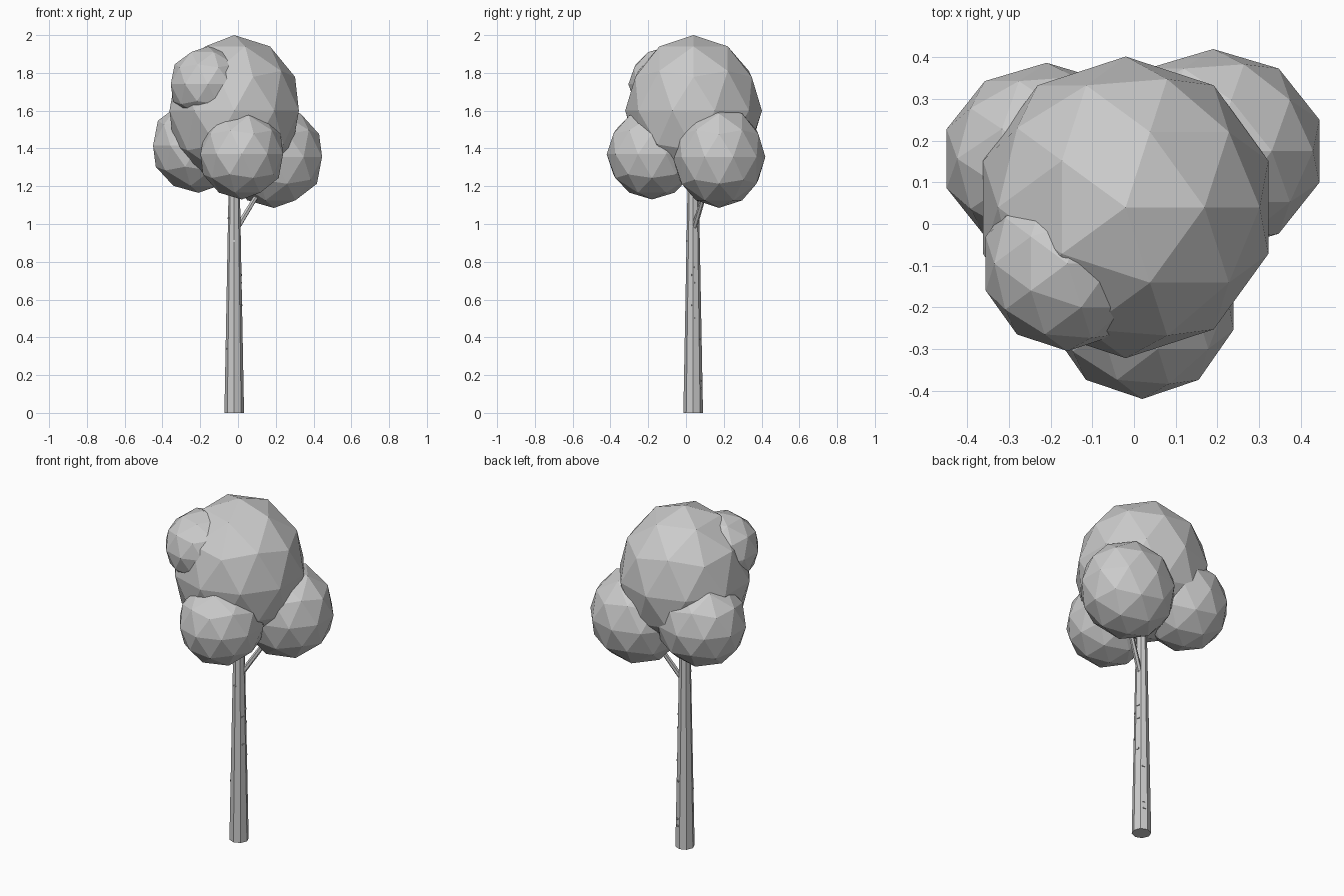
import bpy
import math
from mathutils import Vector

default = bpy.data.objects.get("Cube")
if default:
    bpy.data.objects.remove(default, do_unlink=True)

# One pale grey for the whole tree
grey = bpy.data.materials.new("pale grey")
grey.use_nodes = True
grey.diffuse_color = (0.6, 0.6, 0.6, 1)
grey.node_tree.nodes["Principled BSDF"].inputs["Base Color"].default_value = (0.6, 0.6, 0.6, 1)

TRUNK_X, TRUNK_Y = -0.02, 0.038
TRUNK_TOP, BASE_RADIUS, TOP_RADIUS = 1.4, 0.052, 0.026


def finish(name):
    obj = bpy.context.object
    obj.name = name
    obj.data.materials.append(grey)
    return obj


def tapered_pole(name, start, end, r1, r2, sides):
    start, end = Vector(start), Vector(end)
    axis = end - start
    bpy.ops.mesh.primitive_cone_add(vertices=sides, radius1=r1, radius2=r2,
                                    depth=axis.length, location=(start + end) / 2)
    obj = finish(name)
    obj.rotation_euler = axis.to_track_quat("Z", "Y").to_euler()
    return obj


def leaf_clump(name, centre, radii):
    bpy.ops.mesh.primitive_ico_sphere_add(subdivisions=2, radius=1, location=centre)
    finish(name).scale = radii


# Trunk and side branch
bpy.ops.mesh.primitive_cone_add(vertices=8, radius1=BASE_RADIUS, radius2=TOP_RADIUS,
                                depth=TRUNK_TOP, location=(TRUNK_X, TRUNK_Y, TRUNK_TOP / 2))
finish("trunk")
tapered_pole("branch", (-0.01, 0.04, 0.97), (0.19, 0.14, 1.3), 0.015, 0.011, 6)

# Leaf clumps
leaf_clump("crown", (-0.02, 0.04, 1.6), (0.36, 0.362, 0.4))
leaf_clump("back_left_clump", (0.19, 0.175, 1.355), (0.268, 0.245, 0.27))
leaf_clump("back_right_clump", (-0.21, 0.157, 1.415), (0.252, 0.23, 0.25))
leaf_clump("front_clump", (0.02, -0.18, 1.37), (0.23, 0.24, 0.24))
leaf_clump("upper_right_clump", (-0.16, -0.095, 1.74), (0.206, 0.21, 0.2))

# Small raised bark flecks: height and direction around the trunk
flecks = [(1.03, 205), (0.91, 265), (0.77, 20), (0.73, -22), (0.69, 22), (0.57, -20),
          (0.5, 22), (0.39, 65), (0.34, 200), (0.17, 65), (0.13, 70), (1.0, 30)]
for i, (z, degrees) in enumerate(flecks):
    angle = math.radians(degrees)
    r = BASE_RADIUS + (TOP_RADIUS - BASE_RADIUS) * z / TRUNK_TOP
    r *= 0.95
    bpy.ops.mesh.primitive_cube_add(
        size=1, rotation=(0, 0, angle),
        location=(TRUNK_X + r * math.cos(angle), TRUNK_Y + r * math.sin(angle), z))
    finish(f"bark_fleck_{i + 1}").scale = (0.008, 0.014, 0.008)
